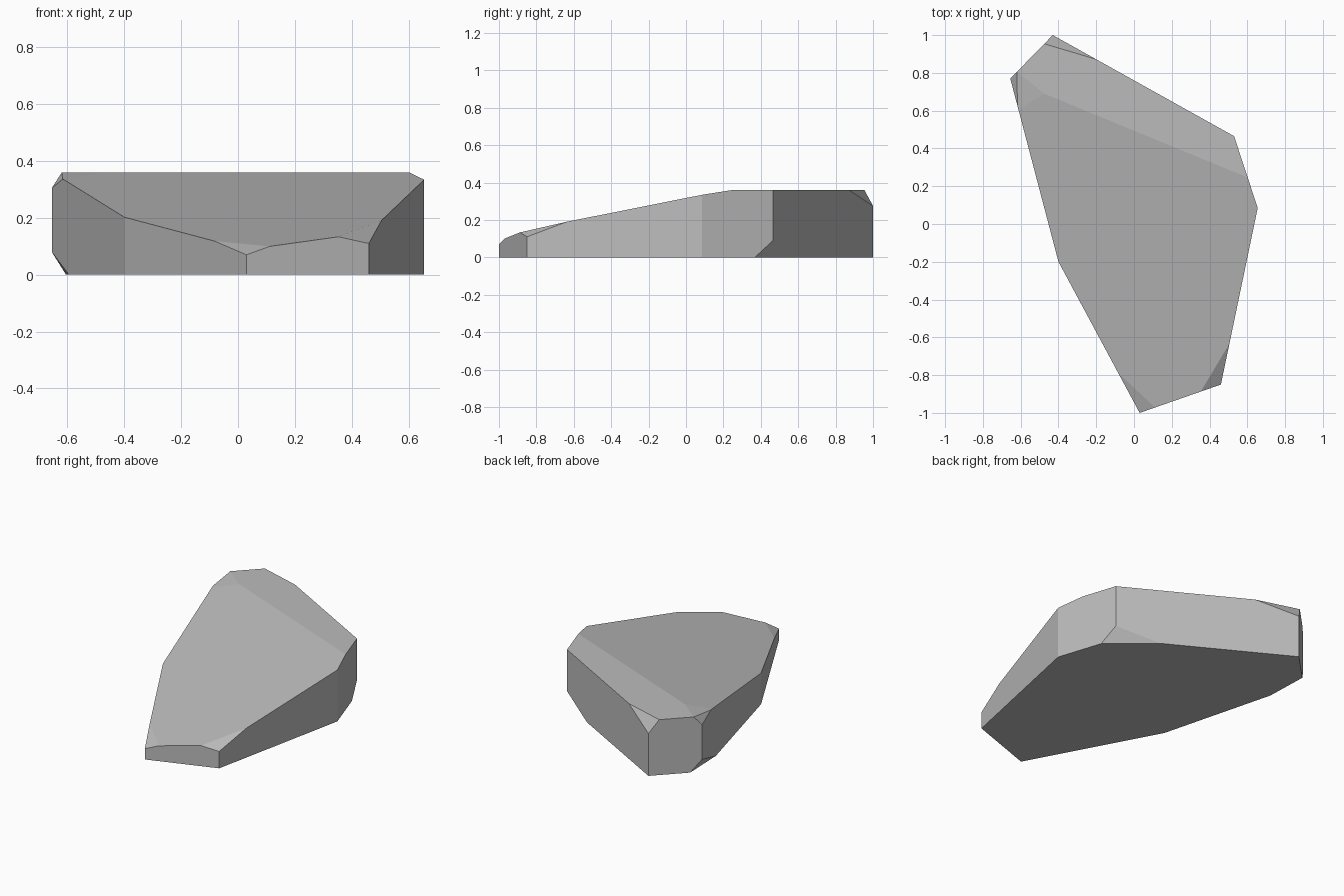
import bpy
import bmesh
from mathutils import Vector
from mathutils.geometry import normal

cube = bpy.data.objects.get("Cube")
if cube:
    bpy.data.objects.remove(cube, do_unlink=True)

HEIGHT = 0.36
INSIDE = Vector((0, 0, 0.1))

# Footprint of the stone, counter-clockwise from above
OUTLINE = [(-0.43, 1.0), (-0.655, 0.77), (-0.40, -0.20), (0.03, -1.0),
           (0.46, -0.85), (0.655, 0.085), (0.53, 0.465)]

# Each chipped facet is a plane through three points
CHIPS = [
    # long sloping top
    [(0.11, -0.97, 0.10), (0.605, 0.245, 0.36), (-0.475, 0.69, 0.36)],
    # two chips at the front tip
    [(-0.08, -0.79, 0.119), (0.11, -0.97, 0.10), (0.03, -1.0, 0.07)],
    [(0.355, -0.885, 0.134), (0.505, -0.635, 0.191), (0.46, -0.85, 0.11)],
    # upper chip at the back
    [(-0.475, 0.954, 0.36), (-0.43, 1.0, 0.275), (-0.2, 0.872, 0.36)],
    # shallow and steep chips on the upper side corner
    [(-0.617, 0.625, 0.336), (-0.475, 0.69, 0.36), (-0.62, 0.806, 0.36)],
    [(-0.617, 0.625, 0.336), (-0.655, 0.77, 0.305), (-0.62, 0.806, 0.36)],
    # undercut corners
    [(0.563, 0.367, 0), (0.294, 0.597, 0), (0.53, 0.465, 0.09)],
    [(-0.595, 0.54, 0), (-0.605, 0.821, 0), (-0.655, 0.77, 0.08)],
]


def chip(bm, points):
    """Slice off everything outside the plane and cap the opening."""
    pts = [Vector(p) for p in points]
    out = normal(pts)
    if out.dot(INSIDE - pts[0]) > 0:
        out = -out
    bmesh.ops.bisect_plane(bm, geom=bm.verts[:] + bm.edges[:] + bm.faces[:],
                           dist=0.0005, plane_co=pts[0], plane_no=out,
                           clear_outer=True)
    rim = [e for e in bm.edges if e.is_boundary]
    bmesh.ops.holes_fill(bm, edges=rim, sides=0)


# Extruded block, then chipped into shape
bm = bmesh.new()
base = bm.faces.new([bm.verts.new((x, y, 0)) for x, y in OUTLINE])
ext = bmesh.ops.extrude_face_region(bm, geom=[base], use_keep_orig=True)
top = [v for v in ext["geom"] if isinstance(v, bmesh.types.BMVert)]
bmesh.ops.translate(bm, verts=top, vec=(0, 0, HEIGHT))
for points in CHIPS:
    chip(bm, points)
bmesh.ops.recalc_face_normals(bm, faces=bm.faces)

mesh = bpy.data.meshes.new("stone")
bm.to_mesh(mesh)
bm.free()
stone = bpy.data.objects.new("stone", mesh)
bpy.context.collection.objects.link(stone)

# Plain grey stone
grey = bpy.data.materials.new("stone grey")
grey.use_nodes = True
colour = (0.5, 0.5, 0.5, 1)
grey.diffuse_color = colour
grey.node_tree.nodes["Principled BSDF"].inputs["Base Color"].default_value = colour
mesh.materials.append(grey)
